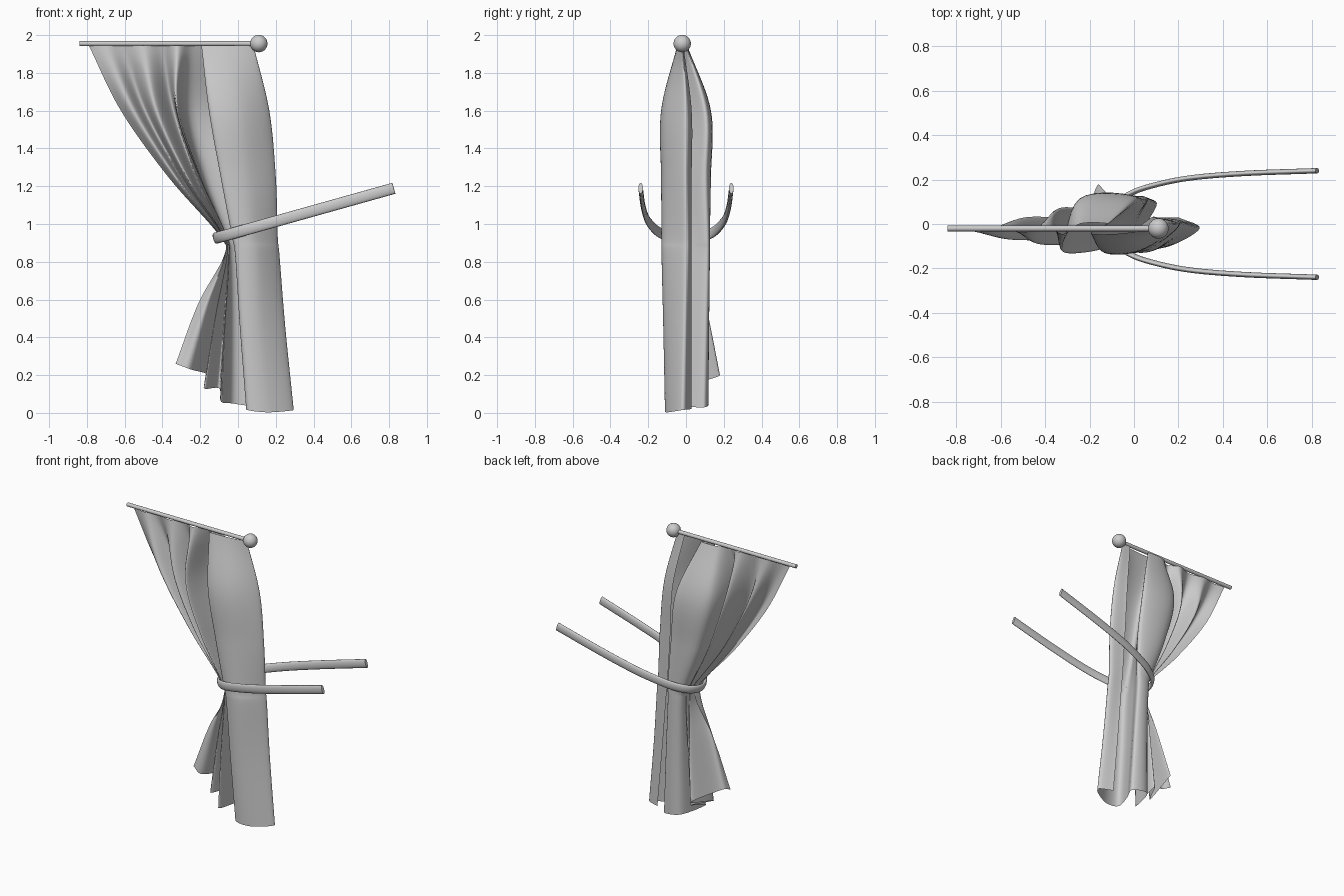
import bpy, math
from mathutils import Vector

if "Cube" in bpy.data.objects:
    bpy.data.objects.remove(bpy.data.objects["Cube"])


def catmull(pts, n):
    # smooth curve through control points, n samples per span
    p = [2 * pts[0] - pts[1]] + pts + [2 * pts[-1] - pts[-2]]
    out = []
    for i in range(1, len(p) - 2):
        a, b, c, d = p[i - 1:i + 3]
        for k in range(n):
            t = k / n
            out.append(0.5 * (2 * b + (c - a) * t + (2 * a - 5 * b + 4 * c - d) * t * t
                              + (3 * b - a - 3 * c + d) * t ** 3))
    return out + [pts[-1]]


def grid_mesh(name, rows, wrap=False, caps=False, angle=180):
    n = len(rows[0])
    verts = [v for r in rows for v in r]
    faces = []
    for i in range(len(rows) - 1):
        for j in range(n if wrap else n - 1):
            k = (j + 1) % n
            faces.append((i * n + j, i * n + k, (i + 1) * n + k, (i + 1) * n + j))
    if caps:
        faces += [tuple(range(n))[::-1], tuple(range(len(verts) - n, len(verts)))]
    me = bpy.data.meshes.new(name)
    me.from_pydata(verts, [], faces)
    me.update()
    ob = bpy.data.objects.new(name, me)
    bpy.context.collection.objects.link(ob)
    smooth(ob, angle)
    return ob


def smooth(ob, angle=50):
    bpy.ops.object.select_all(action='DESELECT')
    ob.select_set(True)
    bpy.context.view_layer.objects.active = ob
    bpy.ops.object.shade_smooth_by_angle(angle=math.radians(angle))


# curtain: fold positions across the cloth at a few heights
Y = [-.01, -.07, .03, -.09, .07, -.125, .11, .11, 0, -.12, -.115, -.005, .03]
YW = [0, -.06, .04, -.07, .07, -.09, .1, .115, 0, -.115, -.115, 0, .03]
XS = [
    [-.79, -.70, -.61, -.50, -.40, -.32, -.24, -.12, -.16, -.19, -.06, .08, .02],
    [-.62, -.55, -.49, -.43, -.34, -.32, -.25, 0, -.1, -.15, .01, .165, .08],
    [-.37, -.33, -.30, -.27, -.22, -.20, -.17, .04, -.03, -.09, .05, .20, .1],
    [-.10, -.095, -.085, -.08, -.075, -.06, -.06, .06, 0, -.03, .08, .21, .12],
    [-.075, -.07, -.055, -.06, -.05, -.045, -.04, .06, .01, -.01, .1, .22, .13],
    [-.21, -.16, -.10, -.12, -.07, -.07, -.03, .08, .03, .015, .12, .25, .16],
    [-.33, -.25, -.16, -.18, -.10, -.09, -.03, .10, .06, .05, .16, .295, .2],
]
HEM = [.26, .23, .2, .13, .13, .06, .05, .03, .03, .015, .003, .015, .02]
YB = [-.02, -.03, .18, -.05, .09, -.09, .1, .1, 0, -.1, -.1, -.02, .03]
levels = []
for i, (xs, z) in enumerate(zip(XS, [1.945, 1.6, 1.25, .94, .83, .5, 0])):
    row = []
    for j, x in enumerate(xs):
        if i == 0:
            y, zz = -.02 + .2 * Y[j], z
        elif i < 3:
            y, zz = Y[j], z
        elif i < 5:
            y, zz = YW[j], z
        elif i == 5:
            y, zz = (YW[j] + YB[j]) / 2, .45 + .5 * HEM[j]
        else:
            y, zz = YB[j], HEM[j]
        row.append(Vector((x, y, zz)))
    levels.append(catmull(row, 8))
columns = [catmull(list(c), 10) for c in zip(*levels)]
grid_mesh("curtain", columns)

# tieback: flattened band looping around the curtain
half = [(.825, .24), (.5, .228), (.25, .207), (.08, .172), (-.02, .135), (-.09, .08)]
path2 = half + [(-.12, 0)] + [(x, -y) for x, y in reversed(half)]
slope = math.atan(.28)
path = catmull([Vector((x, y, .93 + .28 * (x + .1))) for x, y in path2], 8)
up = Vector((-math.sin(slope), 0, math.cos(slope)))
rings = []
for i, p in enumerate(path):
    t = (path[min(i + 1, len(path) - 1)] - path[max(i - 1, 0)]).normalized()
    side = t.cross(up)
    rings.append([p + up * (.03 * math.sin(a)) + side * (.012 * math.cos(a))
                  for a in (k * math.tau / 16 for k in range(16))])
grid_mesh("tieback", rings, wrap=True, caps=True, angle=60)

# curtain rod
bpy.ops.mesh.primitive_cylinder_add(vertices=24, radius=.013, depth=.95,
                                    location=(-.365, -.02, 1.955), rotation=(0, math.pi / 2, 0))
rod = bpy.context.object
rod.name = "rod"
smooth(rod)

# rod end ball
bpy.ops.mesh.primitive_uv_sphere_add(segments=32, ring_count=16, radius=.046,
                                     location=(.11, -.02, 1.955))
ball = bpy.context.object
ball.name = "rod_end_ball"
smooth(ball)
